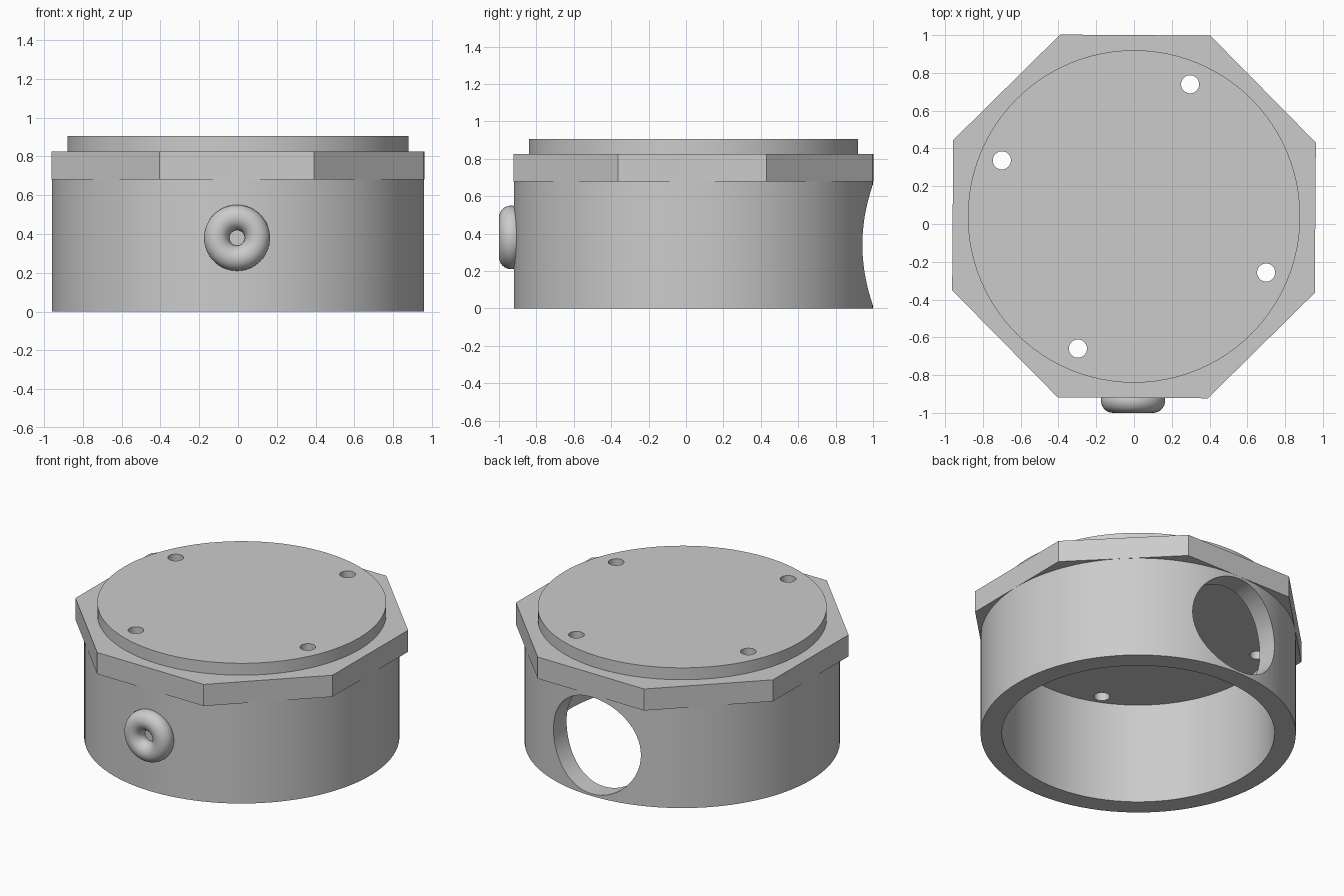
import bpy
import math

if "Cube" in bpy.data.objects:
    bpy.data.objects.remove(bpy.data.objects["Cube"], do_unlink=True)

CENTRE_Y = 0.04
BODY_TOP, PLATE_TOP, LID_TOP = 0.68, 0.825, 0.905

grey = bpy.data.materials.new("plain grey")
grey.use_nodes = True
colour = (0.6, 0.6, 0.6, 1)
grey.diffuse_color = colour
grey.node_tree.nodes["Principled BSDF"].inputs["Base Color"].default_value = colour


def cylinder(name, radius, z0, z1, x=0, y=CENTRE_Y, sides=96, turn=0):
    bpy.ops.mesh.primitive_cylinder_add(
        vertices=sides, radius=radius, depth=z1 - z0,
        location=(x, y, (z0 + z1) / 2), rotation=(0, 0, turn))
    obj = bpy.context.object
    obj.name = name
    obj.data.materials.append(grey)
    return obj


def cut(target, cutter):
    cutter.hide_render = True
    mod = target.modifiers.new("cut", "BOOLEAN")
    mod.operation = "DIFFERENCE"
    mod.solver = "EXACT"
    mod.object = cutter
    bpy.context.view_layer.objects.active = target
    bpy.ops.object.modifier_apply(modifier=mod.name)
    bpy.data.objects.remove(cutter, do_unlink=True)


def smooth(obj):
    bpy.ops.object.select_all(action="DESELECT")
    obj.select_set(True)
    bpy.context.view_layer.objects.active = obj
    bpy.ops.object.shade_smooth_by_angle(angle=math.radians(30))


# Open-bottomed round body with a large port through the back wall
body = cylinder("round_body", 0.96, 0, BODY_TOP)
cut(body, cylinder("bore_cutter", 0.83, -0.1, BODY_TOP + 0.1))
port = cylinder("port_cutter", 0.325, 0, 0.8, sides=64)
port.rotation_euler.x = math.pi / 2
port.location = (0, 1.0, 0.34)
cut(body, port)

# Eight-sided plate, turned slightly, and the round lid on top of it
plate = cylinder("octagonal_plate", 0.96 / math.cos(math.pi / 8), BODY_TOP, PLATE_TOP,
                 sides=8, turn=math.radians(22.1))
lid = cylinder("round_lid", 0.88, PLATE_TOP, LID_TOP)

# Four screw holes through both layers
for step in range(4):
    angle = math.radians(67) + step * math.pi / 2
    x, y = 0.76 * math.cos(angle), CENTRE_Y + 0.76 * math.sin(angle)
    for layer in (plate, lid):
        cut(layer, cylinder("screw_hole_cutter", 0.048, 0.5, 1.1, x, y, sides=32))

# Ring-shaped grommet on the front wall
bpy.ops.mesh.primitive_torus_add(
    major_radius=0.105, minor_radius=0.065, major_segments=64, minor_segments=32,
    location=(-0.005, -0.935, 0.38), rotation=(math.pi / 2, 0, 0))
grommet = bpy.context.object
grommet.name = "front_grommet"
grommet.data.materials.append(grey)

# The octagon corners are left sharp by the angle limit
for part in (body, plate, lid, grommet):
    smooth(part)
